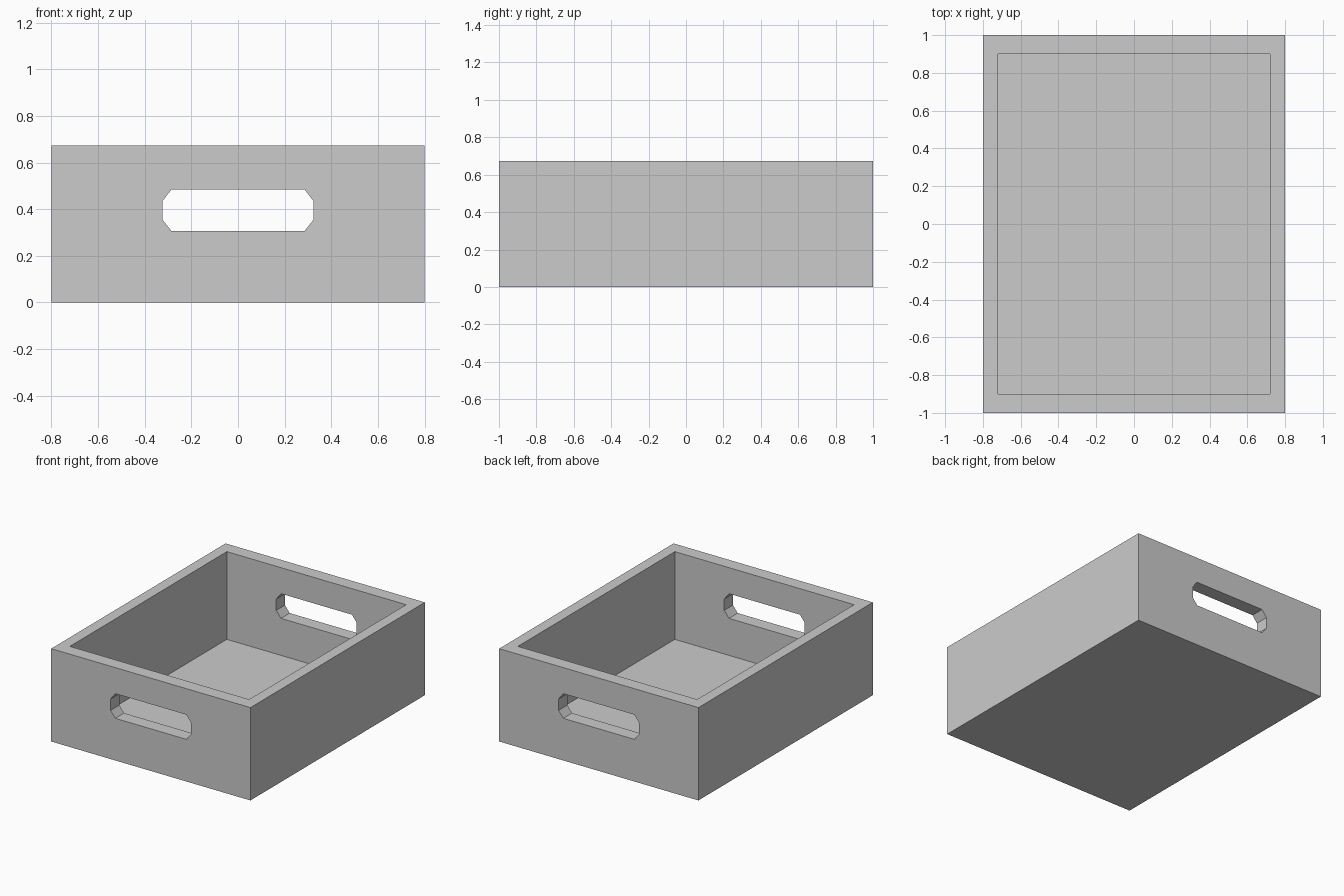
import bpy, bmesh

if "Cube" in bpy.data.objects:
    bpy.data.objects.remove(bpy.data.objects["Cube"])

W, D, H = 0.80, 1.00, 0.674      # outer half width, half depth, height
IW, ID, FLOOR = 0.72, 0.90, 0.037  # inner half width, half depth, floor thickness


def prism(name, profile, direction):
    """Closed solid made by extruding a polygon along a vector."""
    bm = bmesh.new()
    face = bm.faces.new([bm.verts.new(p) for p in profile])
    ext = bmesh.ops.extrude_face_region(bm, geom=[face], use_keep_orig=True)
    verts = [v for v in ext["geom"] if isinstance(v, bmesh.types.BMVert)]
    bmesh.ops.translate(bm, verts=verts, vec=direction)
    bmesh.ops.recalc_face_normals(bm, faces=bm.faces)
    mesh = bpy.data.meshes.new(name)
    bm.to_mesh(mesh)
    bm.free()
    obj = bpy.data.objects.new(name, mesh)
    bpy.context.collection.objects.link(obj)
    return obj


def rect(x, y, z):
    return [(-x, -y, z), (x, -y, z), (x, y, z), (-x, y, z)]


def cut(target, cutter):
    """Subtract the cutter, then remove it."""
    mod = target.modifiers.new("cut", "BOOLEAN")
    mod.operation = "DIFFERENCE"
    mod.solver = "EXACT"
    mod.object = cutter
    cutter.hide_render = True
    bpy.context.view_layer.objects.active = target
    bpy.ops.object.modifier_apply(modifier=mod.name)
    bpy.data.objects.remove(cutter)


# Crate body
crate = prism("crate", rect(W, D, 0), (0, 0, H))

# Open inside
cut(crate, prism("cavity_cutter", rect(IW, ID, FLOOR), (0, 0, H)))

# Chamfered hand holes through both end walls
half = [(0.285, 0.306), (0.323, 0.354), (0.323, 0.436), (0.285, 0.485)]
outline = half + [(-x, z) for x, z in reversed(half)]
cut(crate, prism("handle_cutter", [(x, -1.2, z) for x, z in outline], (0, 2.4, 0)))
